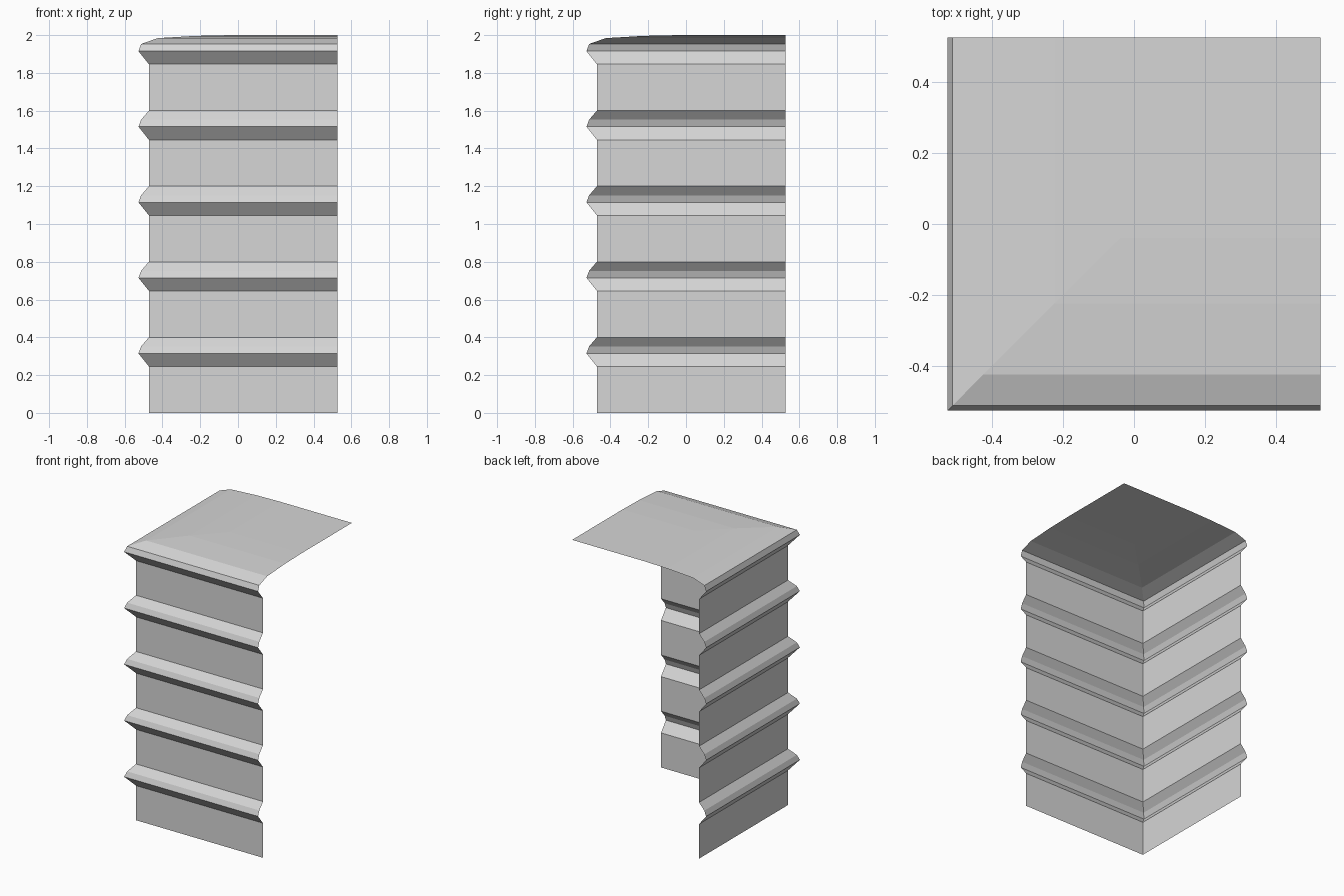
import bpy
import bmesh

cube = bpy.data.objects.get("Cube")
if cube:
    bpy.data.objects.remove(cube, do_unlink=True)

EDGE = 0.527      # open ends of both walls
WALL = -0.472     # wall plane
LIP = -0.527      # outermost line of each moulding
BEVEL = -0.513
STOREY = 0.4

grey = bpy.data.materials.new("plain grey")
grey.use_nodes = True
colour = (0.67, 0.67, 0.67, 1)
grey.diffuse_color = colour
grey.node_tree.nodes["Principled BSDF"].inputs["Base Color"].default_value = colour


def corner_sheet(name, profile, capped=False):
    """Sweep an (offset, height) profile around the mitred corner."""
    bm = bmesh.new()
    rows = [[bm.verts.new(p) for p in ((d, EDGE, z), (d, d, z), (EDGE, d, z))]
            for d, z in profile]
    for low, high in zip(rows, rows[1:]):
        for i in range(2):
            bm.faces.new((low[i], low[i + 1], high[i + 1], high[i]))
    if capped:
        far = bm.verts.new((EDGE, EDGE, profile[-1][1]))
        bm.faces.new((*rows[-1], far))
    mesh = bpy.data.meshes.new(name)
    bm.to_mesh(mesh)
    bm.free()
    mesh.materials.append(grey)
    obj = bpy.data.objects.new(name, mesh)
    bpy.context.collection.objects.link(obj)
    return obj


# Five storeys of plain wall, with a moulding above each of the lower four
for n in range(5):
    base = n * STOREY
    corner_sheet(f"wall_{n + 1}", [(WALL, base), (WALL, base + 0.246)])
    if n < 4:
        corner_sheet(f"moulding_{n + 1}", [
            (WALL, base + 0.246), (LIP, base + 0.315),
            (BEVEL, base + 0.352), (WALL, base + STOREY)])

# Eaves, and the shallow domed roof that grows out of them
eave = 4 * STOREY
corner_sheet("eaves", [(WALL, eave + 0.246), (LIP, eave + 0.315), (BEVEL, eave + 0.353)])
corner_sheet("roof", [(BEVEL, eave + 0.353), (-0.425, 1.984),
                      (-0.225, 1.996), (-0.04, 2.0)], capped=True)
